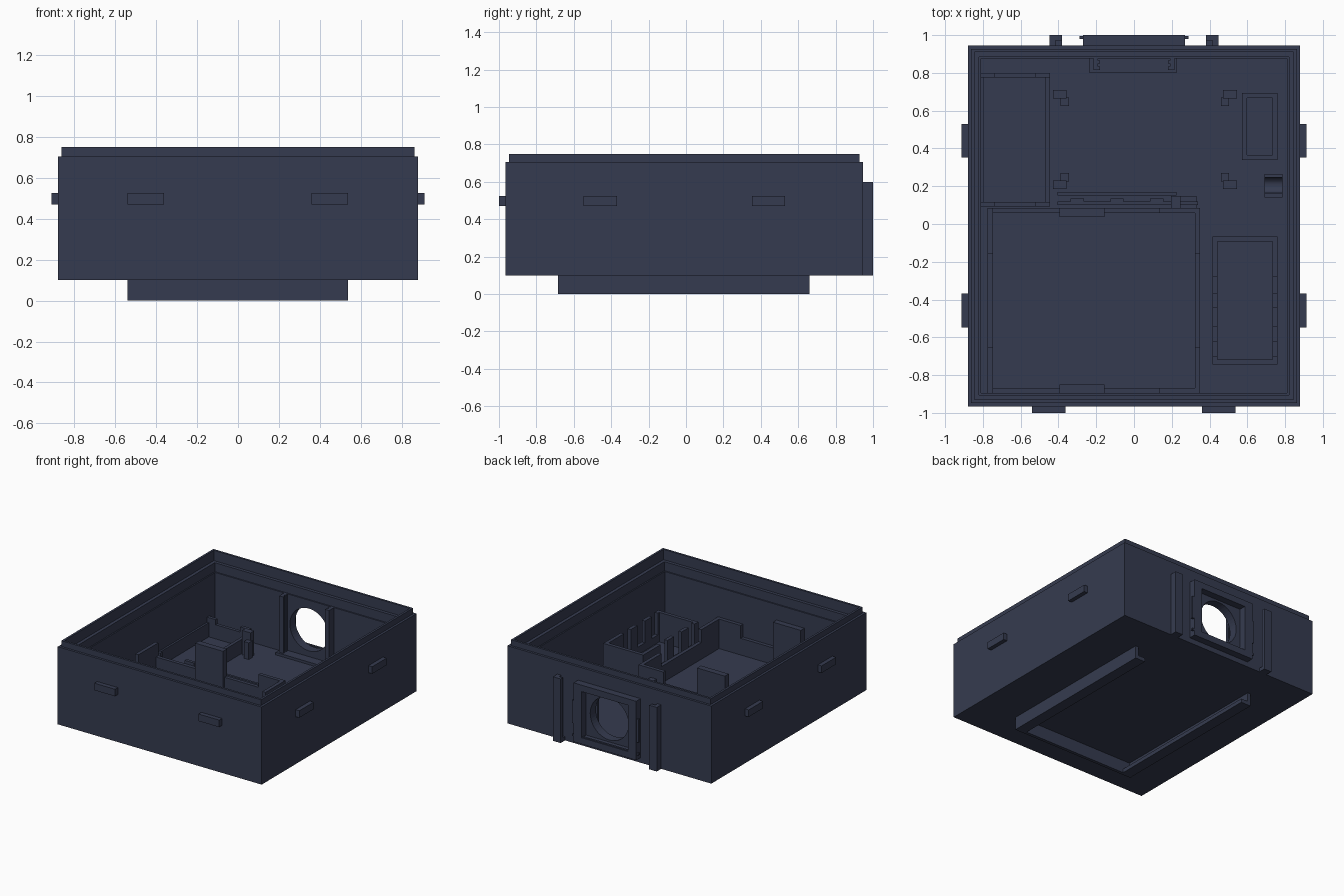
import bpy, bmesh, math

if "Cube" in bpy.data.objects:
    bpy.data.objects.remove(bpy.data.objects["Cube"])

mat = bpy.data.materials.new("slate_blue")
mat.diffuse_color = (0.036, 0.044, 0.08, 1)
mat.use_nodes = True
mat.node_tree.nodes["Principled BSDF"].inputs["Base Color"].default_value = mat.diffuse_color
FLOOR, FZ = 0.14, 0.13   # floor top, and start height of parts sunk into it


def finish(name, bm):
    bmesh.ops.recalc_face_normals(bm, faces=bm.faces)
    me = bpy.data.meshes.new(name)
    bm.to_mesh(me)
    bm.free()
    me.materials.append(mat)
    ob = bpy.data.objects.new(name, me)
    bpy.context.collection.objects.link(ob)
    return ob


def boxes(name, items):
    """One object from several (x0, x1, y0, y1, z0, z1) blocks."""
    bm = bmesh.new()
    for x0, x1, y0, y1, z0, z1 in items:
        vs = bmesh.ops.create_cube(bm, size=1)["verts"]
        for v in vs:
            v.co = ((x0 + x1) / 2 + v.co.x * (x1 - x0),
                    (y0 + y1) / 2 + v.co.y * (y1 - y0),
                    (z0 + z1) / 2 + v.co.z * (z1 - z0))
    return finish(name, bm)


def loft(name, x0, x1, y0, y1, steps, ring=False):
    """Stacked rectangles, each given as (inset, height)."""
    bm = bmesh.new()
    loops = [[bm.verts.new(c) for c in ((x0 + i, y0 + i, z), (x1 - i, y0 + i, z),
                                        (x1 - i, y1 - i, z), (x0 + i, y1 - i, z))]
             for i, z in steps]
    pairs = list(zip(loops, loops[1:]))
    if ring:
        pairs.append((loops[-1], loops[0]))
    else:
        bm.faces.new(loops[0])
        bm.faces.new(loops[-1])
    for a, b in pairs:
        for k in range(4):
            m = (k + 1) % 4
            bm.faces.new((a[k], a[m], b[m], b[k]))
    return finish(name, bm)


def frame(name, x0, x1, y0, y1, t, z):
    return loft(name, x0, x1, y0, y1, [(0, FZ), (0, z), (t, z), (t, FZ)], True)


def cut_cylinder(ob, loc, r, depth, rot):
    bpy.ops.mesh.primitive_cylinder_add(vertices=48, radius=r, depth=depth,
                                        location=loc, rotation=rot)
    cutter = bpy.context.object
    cutter.hide_render = True
    mod = ob.modifiers.new("hole", "BOOLEAN")
    mod.object, mod.operation, mod.solver = cutter, "DIFFERENCE", "EXACT"
    bpy.context.view_layer.objects.active = ob
    bpy.ops.object.modifier_apply(modifier=mod.name)
    bpy.data.objects.remove(cutter)


# Open tub with stepped rim and round vent in the back wall
shell = loft("shell", -0.88, 0.88, -0.965, 0.945,
             [(0, 0.1), (0, 0.705), (0.018, 0.705), (0.018, 0.75), (0.035, 0.75),
              (0.035, 0.67), (0.06, 0.67), (0.06, 0.6), (0.07, 0.6), (0.07, FLOOR)])
cut_cylinder(shell, (0, 0.91, 0.37), 0.165, 0.3, (math.pi / 2, 0, 0))

# Latch pegs on the front and both sides
boxes("front_pegs", [(x, x + 0.178, -1, -0.95, 0.47, 0.525) for x in (-0.54, 0.36)])
boxes("side_pegs", [(min(s * 0.87, s * 0.912), max(s * 0.87, s * 0.912), y, y + 0.178, 0.47, 0.525)
                    for s in (-1, 1) for y in (-0.547, 0.352)])

# Slide-in bracket under the floor: lipped side rails and a front stop
rails = [(-0.54, 0.537, -0.685, -0.66, 0, 0.11)]
for s in (-1, 1):
    for inner, top in ((0.512, 0.11), (0.452, 0.03)):
        a, b = sorted((s * 0.538, s * inner))
        rails.append((a, b, -0.685, 0.66, 0, top))
boxes("under_bracket", rails)

# Hooked guide posts outside the back wall
guides = []
for s in (-1, 1):
    for a, b, y0, y1, z0, z1 in ((0.415, 0.448, 0.94, 1, 0.1, 0.6),
                                 (0.382, 0.43, 0.972, 1, 0.1, 0.6),
                                 (0.382, 0.43, 0.94, 0.98, 0.1, 0.13)):
        x0, x1 = sorted((s * a, s * b))
        guides.append((x0, x1, y0, y1, z0, z1))
boxes("back_guides", guides)

# Square vent frame with side tabs
boxes("vent_frame", [(-0.27, -0.2, 0.94, 1, 0.14, 0.6), (0.2, 0.27, 0.94, 1, 0.14, 0.6),
                     (-0.2, 0.2, 0.94, 1, 0.14, 0.19), (-0.2, 0.2, 0.94, 1, 0.55, 0.6),
                     (-0.288, 0.288, 0.98, 0.995, 0.18, 0.195),
                     (-0.288, -0.26, 0.98, 0.995, 0.28, 0.46),
                     (0.26, 0.288, 0.98, 0.995, 0.28, 0.46)])

# Upright holders inside the vent
holders = [(-0.235, 0.225, 0.8, 0.885, FZ, 0.16)]
for s in (-1, 1):
    for a, b, y0, y1 in ((0.18, 0.215, 0.815, 0.835), (0.19, 0.215, 0.83, 0.88),
                         (0.18, 0.215, 0.85, 0.865)):
        x0, x1 = sorted((s * a, s * b))
        holders.append((x0, x1, y0, y1, FZ, 0.6))
boxes("vent_holders", holders)

# Large square tray: tall corners, low middles, clip tabs front and back
frame("tray_wall", -0.775, 0.35, -0.895, 0.085, 0.028, 0.27)
corners = []
for x0, x1 in ((-0.775, -0.747), (0.322, 0.35)):
    for y0, y1 in ((-0.895, -0.65), (-0.16, 0.085)):
        corners.append((x0, x1, y0, y1, FZ, 0.37))
for y0, y1 in ((-0.895, -0.867), (0.057, 0.085)):
    corners.append((0.135, 0.35, y0, y1, FZ, 0.37))
boxes("tray_corners", corners)
boxes("tray_tabs", [(-0.395, -0.155, -0.895, -0.85, FZ, 0.48),
                    (-0.395, -0.155, 0.037, 0.085, FZ, 0.48)])

# Long compartment by the left wall, with raised end segments
frame("left_compartment", -0.82, -0.445, 0.092, 0.8, 0.025, 0.25)
boxes("left_compartment_ends", [(x0, x1, y, y + 0.025, FZ, 0.29)
                                for x0, x1 in ((-0.82, -0.735), (-0.525, -0.445))
                                for y in (0.092, 0.775)])

# Slotted compartment on the right
frame("slotted_base", 0.415, 0.76, -0.745, -0.065, 0.028, 0.2)
walls = [(0.415, 0.76, y, y + 0.028, FZ, 0.37) for y in (-0.745, -0.093)]
for x in (0.415, 0.732):
    for y0, y1 in ((-0.745, -0.7), (-0.625, -0.54), (-0.445, -0.365), (-0.28, -0.065)):
        walls.append((x, x + 0.028, y0, y1, FZ, 0.37))
boxes("slotted_walls", walls)

# Shallow frame at the back right
frame("small_frame", 0.572, 0.76, 0.34, 0.693, 0.026, 0.2)

# Grooved saddle near the right wall
saddle = boxes("saddle", [(0.692, 0.785, 0.14, 0.265, FZ, 0.22)])
cut_cylinder(saddle, (0.74, 0.205, 0.225), 0.042, 0.3, (0, math.pi / 2, 0))

# Board holder: two rails with teeth between and an end block
comb = [(-0.405, 0.225, 0.152, 0.17, FZ, 0.24), (-0.405, 0.34, 0.1, 0.118, FZ, 0.24),
        (0.195, 0.245, 0.06, 0.148, FZ, 0.3), (0.245, 0.33, 0.06, 0.148, FZ, 0.2)]
for x in (-0.335, -0.125, 0.085):
    comb.append((x, x + 0.07, 0.11, 0.135, FZ, 0.24))
boxes("board_comb", comb)

# Four stepped board standoffs
posts = []
for x0, s in ((-0.43, 1), (0.545, -1)):
    for y0, d in ((0.71, -1), (0.185, 1)):
        for a, b, c, e, z in ((0, 0.073, 0, 0.045, 0.33), (0.042, 0.085, 0.04, 0.085, 0.27)):
            xa, xb = sorted((x0 + s * a, x0 + s * b))
            ya, yb = sorted((y0 + d * c, y0 + d * e))
            posts.append((xa, xb, ya, yb, FZ, z))
boxes("standoffs", posts)
